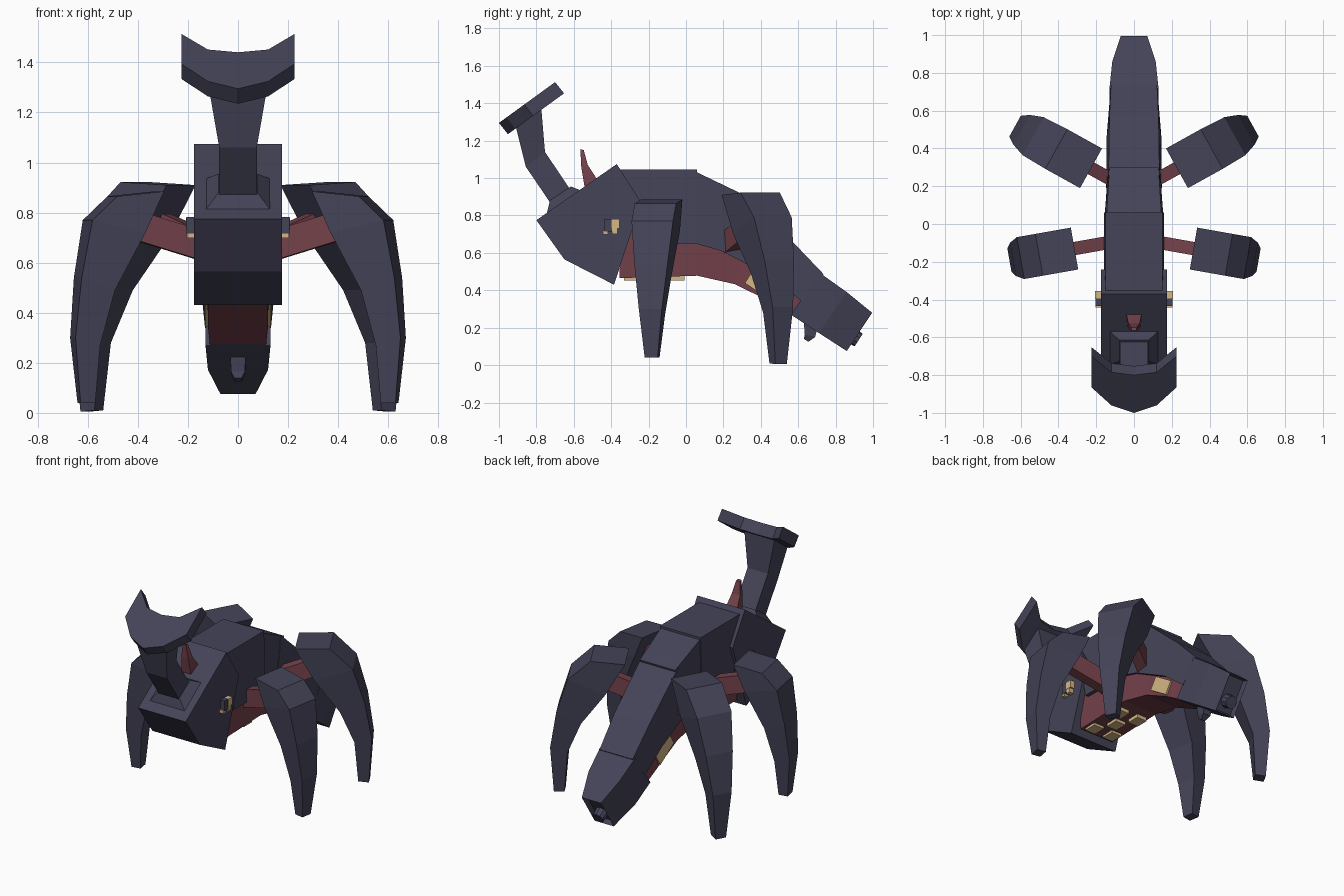
import bpy, bmesh, math
from mathutils import Vector, Matrix

if "Cube" in bpy.data.objects:
    bpy.data.objects.remove(bpy.data.objects["Cube"])


def material(name, rgb):
    m = bpy.data.materials.new(name)
    m.diffuse_color = (*rgb, 1)
    m.use_nodes = True
    m.node_tree.nodes["Principled BSDF"].inputs["Base Color"].default_value = m.diffuse_color
    return m


SLATE = material("slate armour", (0.058, 0.057, 0.098))
RED = material("dull red flesh", (0.175, 0.053, 0.069))
SAND = material("sand yellow", (0.66, 0.47, 0.23))


def finish(bm, name, mat):
    bmesh.ops.recalc_face_normals(bm, faces=bm.faces)
    me = bpy.data.meshes.new(name)
    bm.to_mesh(me)
    bm.free()
    me.materials.append(mat)
    ob = bpy.data.objects.new(name, me)
    bpy.context.collection.objects.link(ob)
    return ob


def loft(name, rings, mat, inset_end=False):
    """Skin matching rings of points and cap both ends."""
    bm = bmesh.new()
    vs = [[bm.verts.new(p) for p in r] for r in rings]
    n = len(rings[0])
    for a, b in zip(vs, vs[1:]):
        for i in range(n):
            j = (i + 1) % n
            bm.faces.new((a[i], a[j], b[j], b[i]))
    bm.faces.new(vs[0][::-1])
    end = bm.faces.new(vs[-1])
    bmesh.ops.recalc_face_normals(bm, faces=bm.faces)
    if inset_end:
        bmesh.ops.inset_region(bm, faces=[end], thickness=0.015)
        bmesh.ops.translate(bm, verts=end.verts[:], vec=end.normal * -0.03)
    return finish(bm, name, mat)


def spine(name, rows, mat, **kw):
    """Rows of ((y, z) upper, (y, z) lower, upper half width, lower half width)."""
    return loft(name, [[(-wt, *t), (wt, *t), (wb, *b), (-wb, *b)]
                       for t, b, wt, wb in rows], mat, **kw)


def prism(name, outline, half, mat):
    return loft(name, [[(x, y, z) for y, z in outline] for x in (-half, half)], mat)


def box(name, centre, size, mat, tilt=0):
    bm = bmesh.new()
    bmesh.ops.create_cube(bm, size=1, matrix=Matrix.Translation(centre)
                          @ Matrix.Rotation(tilt, 4, 'X') @ Matrix.Diagonal((*size, 1)))
    return finish(bm, name, mat)


# Head block
prism("head", [(-0.37, 1.075), (-0.80, 0.775), (-0.65, 0.565), (-0.385, 0.43), (-0.24, 0.87)],
      0.175, SLATE)

# Back armour plates
spine("back_plate_front", [((-0.36, 1.045), (-0.27, 0.65), 0.15, 0.16),
                           ((0.06, 1.045), (0.06, 0.65), 0.15, 0.16)], SLATE)
spine("back_plate_middle", [((0.05, 1.035), (0.05, 0.65), 0.145, 0.155),
                            ((0.30, 0.915), (0.21, 0.605), 0.13, 0.143)], SLATE)
spine("back_plate_rear", [((0.26, 0.935), (0.19, 0.61), 0.135, 0.148),
                          ((0.567, 0.663), (0.46, 0.47), 0.13, 0.145),
                          ((0.735, 0.487), (0.62, 0.34), 0.122, 0.132)], SLATE)

# Tail end with recessed tip and round nozzle
spine("tail_end", [((0.717, 0.492), (0.56, 0.27), 0.13, 0.13),
                   ((0.86, 0.39), (0.71, 0.172), 0.115, 0.12),
                   ((0.995, 0.28), (0.86, 0.075), 0.07, 0.07)], SLATE, inset_end=True)
bm = bmesh.new()
axis = Vector((0, 0.835, -0.55))
bmesh.ops.create_cone(bm, cap_ends=True, segments=10, radius1=0.045, radius2=0.04, depth=0.06,
                      matrix=Matrix.Translation((0, 0.898, 0.15))
                      @ axis.to_track_quat('Z', 'Y').to_matrix().to_4x4())
finish(bm, "tail_nozzle", SLATE)
spine("tail_claw", [((0.63, 0.23), (0.70, 0.19), 0.03, 0.03),
                    ((0.635, 0.165), (0.69, 0.15), 0.028, 0.028),
                    ((0.63, 0.14), (0.655, 0.125), 0.014, 0.014)], SLATE)

# Soft underbelly
spine("belly", [((-0.35, 0.80), (-0.355, 0.465), 0.145, 0.125),
                ((0.06, 0.80), (0.06, 0.478), 0.145, 0.125),
                ((0.33, 0.70), (0.26, 0.433), 0.13, 0.12),
                ((0.52, 0.55), (0.44, 0.345), 0.128, 0.12),
                ((0.68, 0.40), (0.60, 0.25), 0.115, 0.11)], RED)

# Glowing pads under the belly
for i, (x, y) in enumerate([(0, -0.17), (-0.07, -0.05), (0.07, -0.05),
                            (-0.07, -0.29), (0.07, -0.29)]):
    box(f"belly_pad_{i}", (x, y, 0.467), (0.075, 0.085, 0.03), SAND)

# Horn: base, stem and crescent plate
spine("horn_base", [((-0.565, 0.935), (-0.745, 0.81), 0.13, 0.13),
                    ((-0.615, 0.955), (-0.727, 0.88), 0.078, 0.078)], SLATE)
spine("horn_stem", [((-0.62, 0.94), (-0.727, 0.87), 0.075, 0.075),
                    ((-0.754, 1.14), (-0.856, 1.06), 0.075, 0.075),
                    ((-0.775, 1.39), (-0.914, 1.29), 0.115, 0.115)], SLATE)
half = [(0, -0.80, -1.0), (0.12, -0.785, -0.96), (0.225, -0.70, -0.865)]
cols = [(-x, b, f) for x, b, f in half[:0:-1]] + half
rings = []
for x, b, f in cols:
    top = [Vector((x, y, 1.295 + 0.727 * (y + 1))) for y in (b, f)]
    low = [p + Vector((0, 0.048, -0.06)) for p in top]
    rings.append([top[0], top[1], low[1], low[0]])
loft("horn_crescent", rings, SLATE)

# Curved red spike behind the horn
spine("head_spike", [((-0.47, 0.985), (-0.54, 0.94), 0.042, 0.035),
                     ((-0.525, 1.07), (-0.56, 1.06), 0.03, 0.025),
                     ((-0.547, 1.15), (-0.565, 1.155), 0.015, 0.012)], RED)

# Leg rows: outer (reach, z), inner (reach, z), width
FRONT = [((0.19, 0.865), (0.0, 0.885), 0.225), ((0.29, 0.77), (0.075, 0.72), 0.225),
         ((0.33, 0.54), (0.195, 0.49), 0.18), ((0.35, 0.30), (0.25, 0.27), 0.125),
         ((0.325, 0.04), (0.265, 0.04), 0.07)]
REAR = [((0.21, 0.922), (0.0, 0.91), 0.24), ((0.35, 0.79), (0.12, 0.70), 0.23),
        ((0.42, 0.56), (0.27, 0.49), 0.18), ((0.46, 0.31), (0.355, 0.28), 0.125),
        ((0.44, 0.005), (0.375, 0.01), 0.07)]

for side, s in (("left", -1), ("right", 1)):
    # Legs with their red shoulder arms
    for part, rows, ox, oy, deg in (("front", FRONT, 0.315, -0.13, -10),
                                    ("rear", REAR, 0.2275, 0.295, 29)):
        c, n = math.cos(math.radians(deg)), math.sin(math.radians(deg))

        def place(r, t, z):
            return (s * (ox + r * c - t * n), oy + r * n + t * c, z)

        loft(f"{part}_leg_{side}",
             [[place(o[0], -w / 2, o[1]), place(o[0], w / 2, o[1]),
               place(i[0], w / 2, i[1]), place(i[0], -w / 2, i[1])] for o, i, w in rows], SLATE)
        start = (0.12 - ox) / c
        loft(f"{part}_arm_{side}",
             [[place(r, -0.035, z - 0.06), place(r, 0.035, z - 0.06),
               place(r, 0.035, z + 0.06), place(r, -0.035, z + 0.06)]
              for r, z in ((start, 0.66), (0.13, 0.76))], RED)

    # Eye: dark lid in front, yellow behind and below
    box(f"eye_lid_{side}", (s * 0.185, -0.415, 0.748), (0.04, 0.04, 0.068), SLATE)
    box(f"eye_{side}", (s * 0.185, -0.376, 0.755), (0.044, 0.042, 0.05), SAND)
    box(f"eye_lower_{side}", (s * 0.185, -0.38, 0.72), (0.04, 0.03, 0.04), SAND)
    box(f"eye_corner_{side}", (s * 0.185, -0.43, 0.709), (0.036, 0.025, 0.02), SAND)

    # Yellow panel on the flank of the underbelly
    box(f"flank_panel_{side}", (s * 0.124, 0.41, 0.43), (0.016, 0.17, 0.09), SAND,
        tilt=math.radians(-33))
